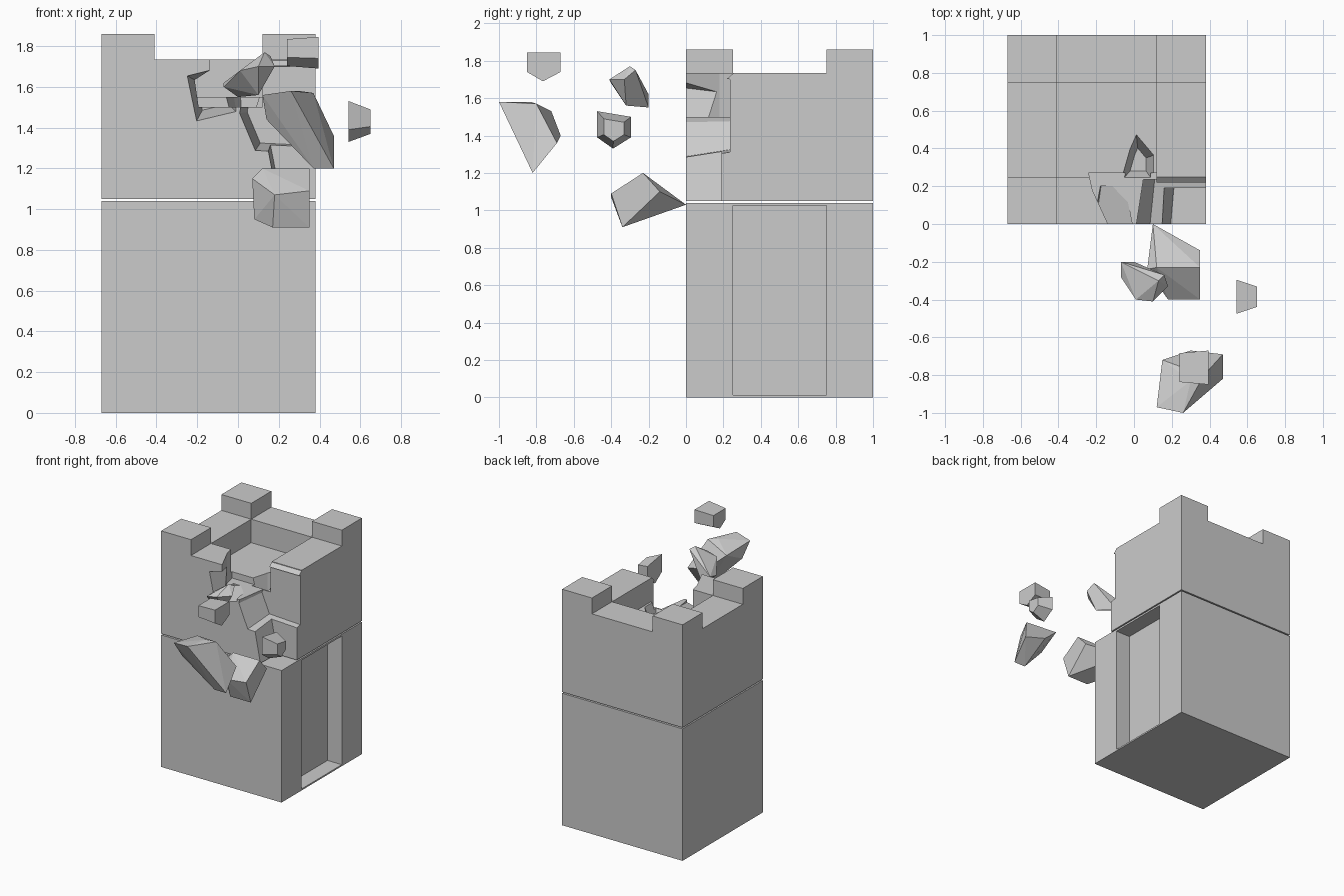
import bpy
import bmesh
from math import radians

if "Cube" in bpy.data.objects:
    bpy.data.objects.remove(bpy.data.objects["Cube"])

GREY = (0.6, 0.6, 0.6, 1.0)
stone = bpy.data.materials.new("stone grey")
stone.use_nodes = True
stone.diffuse_color = GREY
stone.node_tree.nodes["Principled BSDF"].inputs["Base Color"].default_value = GREY


def hull(name, points):
    """Flat-faced convex solid around a few corner points."""
    bm = bmesh.new()
    for point in points:
        bm.verts.new(point)
    result = bmesh.ops.convex_hull(bm, input=bm.verts[:])
    loose = {g for g in result["geom_interior"] + result["geom_unused"]
             if isinstance(g, bmesh.types.BMVert)}
    bmesh.ops.delete(bm, geom=list(loose), context="VERTS")
    bmesh.ops.dissolve_limit(bm, angle_limit=radians(2),
                             verts=bm.verts[:], edges=bm.edges[:])
    bmesh.ops.recalc_face_normals(bm, faces=bm.faces[:])
    mesh = bpy.data.meshes.new(name)
    bm.to_mesh(mesh)
    bm.free()
    mesh.materials.append(stone)
    obj = bpy.data.objects.new(name, mesh)
    bpy.context.collection.objects.link(obj)
    return obj


def taper(name, axis, outline, start, end, scale=1.0):
    """Extrude an outline along an axis, shrinking the far end about its centre."""
    mid_u = sum(u for u, v in outline) / len(outline)
    mid_v = sum(v for u, v in outline) / len(outline)
    points = []
    for along, factor in ((start, 1.0), (end, scale)):
        for u, v in outline:
            point = [mid_u + (u - mid_u) * factor, mid_v + (v - mid_v) * factor]
            point.insert("xyz".index(axis), along)
            points.append(point)
    return hull(name, points)


def box(name, x, y, z):
    outline = [(u, v) for u in x for v in y]
    return taper(name, "z", outline, z[0], z[1])


def carve(target, cutters):
    """Subtract every cutter, bake the result and drop the cutters."""
    for cutter in cutters:
        cutter.hide_render = True
        mod = target.modifiers.new("cut", "BOOLEAN")
        mod.operation = "DIFFERENCE"
        mod.solver = "EXACT"
        mod.object = cutter
    bpy.context.view_layer.update()
    graph = bpy.context.evaluated_depsgraph_get()
    mesh = bpy.data.meshes.new_from_object(target.evaluated_get(graph))
    target.modifiers.clear()
    target.data = mesh
    for cutter in cutters:
        bpy.data.objects.remove(cutter)


# Tower extents
SIDES, DEPTH = (-0.67, 0.38), (0, 1)
IN_X, IN_Y = (-0.41, 0.12), (0.25, 0.75)
WALL, TOP, ABOVE = 1.735, 1.86, 2.0
FRONT, SIDE = -0.05, 0.5  # just outside the front and side faces

# Lower block with the door recess
base = box("tower_base", SIDES, DEPTH, (0, 1.04))
carve(base, [box("door_cutter", (0.255, SIDE), IN_Y, (0.012, 1.025))])

# Upper block with battlement gaps and the roof pit
upper = box("tower_battlement", SIDES, DEPTH, (1.05, TOP))
cutters = [
    box("gap_x_cutter", IN_X, (-0.1, 1.1), (WALL, ABOVE)),
    box("gap_y_cutter", (-0.8, 0.6), IN_Y, (WALL, ABOVE)),
    box("pit_cutter", IN_X, IN_Y, (1.55, ABOVE)),
]

# Broken front corner: low gash, main hollow, left bite, missing merlon
low = [(.13, 1.36), (.2, 1.1), (.2, 1), (SIDE, 1), (SIDE, 1.36)]
cutters.append(taper("breach_low", "y", low, FRONT, .19, .85))
hollow = [(0, 1.47), (.08, 1.28), (SIDE, 1.26), (SIDE, 1.75), (.05, 1.75)]
cutters.append(taper("breach_hollow", "y", hollow, FRONT, .235, .8))
bite = [(-.26, 1.66), (-.14, 1.69), (0, 1.68), (0, 1.47), (-.21, 1.42)]
cutters.append(taper("breach_bite", "y", bite, FRONT, .2, .6))
corner = [(FRONT, 1.66), (.17, 1.66), (.25, 1.73), (.25, ABOVE), (FRONT, ABOVE)]
cutters.append(taper("breach_corner", "x", corner, .05, SIDE))

# Broken front wall top and cracked pit floor
gap = [(-.115, FRONT), (-.22, .18), (-.24, .27), (.12, .27), (.12, FRONT)]
cutters.append(taper("breach_wall", "z", gap, ABOVE, 1.5))
crack = [(-.09, .2), (-.03, .41), (.01, .5), (.12, .37), (.12, .2)]
cutters.append(taper("breach_floor", "z", crack, 1.6, 1.42, .4))
carve(upper, cutters)

# Flying rubble: merlon piece and side piece
merlon = [(-.85, 1.845), (-.67, 1.845), (-.67, 1.74), (-.765, 1.69), (-.85, 1.74)]
taper("rubble_merlon", "x", merlon, .395, .24, .85)
shard = [(-.475, 1.53), (-.295, 1.5), (-.295, 1.39), (-.39, 1.33), (-.475, 1.39)]
taper("rubble_side", "x", shard, .543, .65, .6)

# Flying rubble: large slab and two rough stones
hull("rubble_slab", [
    (.12, -.97, 1.56), (.26, -1, 1.58), (.3, -.83, 1.58), (.15, -.72, 1.53),
    (.37, -.8, 1.57), (.47, -.69, 1.36), (.47, -.82, 1.2), (.37, -.82, 1.2),
    (.14, -.9, 1.44), (.3, -.67, 1.4)])
hull("rubble_upper", [
    (-.07, -.2, 1.62), (.16, -.27, 1.75), (.13, -.3, 1.77), (.18, -.33, 1.7),
    (.1, -.41, 1.7), (.01, -.4, 1.68), (-.07, -.28, 1.6), (0, -.2, 1.55),
    (.1, -.32, 1.56)])
hull("rubble_lower", [
    (.1, 0, 1.03), (.35, -.14, 1.1), (.35, -.4, 1.09), (.18, -.4, 1.07),
    (.07, -.24, 1.15), (.12, -.23, 1.2), (.35, -.23, 1.2), (.35, -.34, .91),
    (.17, -.34, .91), (.08, -.25, .95)])
